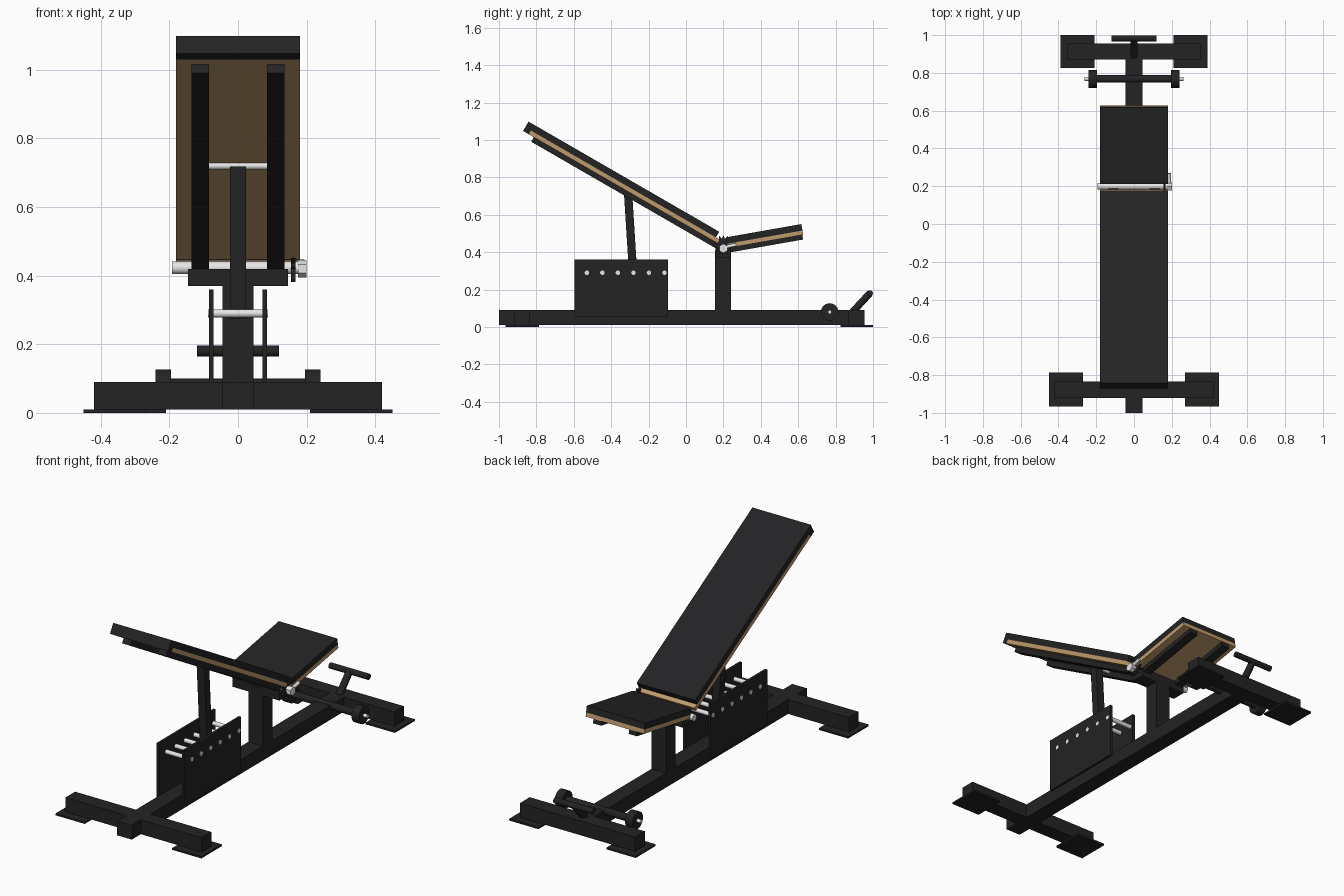
import bpy, bmesh, math
from mathutils import Vector, Matrix

old = bpy.data.objects.get("Cube")
if old:
    bpy.data.objects.remove(old, do_unlink=True)


def material(name, color, rough):
    m = bpy.data.materials.new(name)
    m.use_nodes = True
    m.diffuse_color = color
    bsdf = m.node_tree.nodes["Principled BSDF"]
    bsdf.inputs["Base Color"].default_value = color
    bsdf.inputs["Roughness"].default_value = rough
    return m


BLACK = material("black", (0.017, 0.017, 0.018, 1), 0.6)
WOOD = material("plywood", (0.52, 0.33, 0.15, 1), 0.7)
METAL = material("light_metal", (0.8, 0.8, 0.8, 1), 0.4)


def finish(name, bm, mat, matrix=None, smooth=False):
    me = bpy.data.meshes.new(name)
    bm.to_mesh(me)
    bm.free()
    me.materials.append(mat)
    ob = bpy.data.objects.new(name, me)
    bpy.context.collection.objects.link(ob)
    if matrix:
        ob.matrix_world = matrix
    if smooth:
        bpy.ops.object.select_all(action="DESELECT")
        ob.select_set(True)
        bpy.context.view_layer.objects.active = ob
        bpy.ops.object.shade_smooth_by_angle()
    return ob


def box(name, x, y, z, mat=BLACK, matrix=None):
    """Box from (min, max) ranges, optionally in a tilted frame."""
    bm = bmesh.new()
    bmesh.ops.create_cube(bm, size=1)
    for v in bm.verts:
        v.co = [(a + b) / 2 + c * (b - a) for c, (a, b) in zip(v.co, (x, y, z))]
    return finish(name, bm, mat, matrix)


def rod(name, start, end, radius, mat=BLACK, sides=24):
    start, end = Vector(start), Vector(end)
    bm = bmesh.new()
    bmesh.ops.create_cone(bm, cap_ends=True, segments=sides, radius1=radius,
                          radius2=radius, depth=(end - start).length)
    turn = (end - start).to_track_quat("Z", "Y").to_matrix().to_4x4()
    return finish(name, bm, mat, Matrix.Translation((start + end) / 2) @ turn, True)


def cross_rod(name, x, y, z, radius, mat=BLACK, sides=24):
    return rod(name, (x[0], y, z), (x[1], y, z), radius, mat, sides)


def tilted(y, z, degrees):
    return Matrix.Translation((0, y, z)) @ Matrix.Rotation(math.radians(degrees), 4, "X")


SIDES = (("left", 1), ("right", -1))


def span(s, a, b):
    return tuple(sorted((s * a, s * b)))


# Floor frame
box("base_beam", (-.045, .045), (-1, .9), (.01, .09))
box("front_cross_beam", (-.42, .42), (-.92, -.835), (.01, .09))
box("rear_cross_beam", (-.355, .355), (.87, .955), (.01, .09))
for side, s in SIDES:
    box(side + "_front_foot_plate", span(s, .27, .45), (-.965, -.785), (0, .01))
    box(side + "_rear_foot_plate", span(s, .21, .39), (.825, 1), (0, .01))

# Upright post and hinge carrier
box("upright_post", (-.045, .045), (.155, .24), (.09, .41))
box("hinge_carrier", (-.145, .145), (.157, .238), (.37, .42))

# Backrest: upholstery with a folded end, board and rails
back = tilted(-.842, 1.098, -30)
box("back_cushion", (-.18, .18), (0, 1.177), (-.035, 0), BLACK, back)
box("back_cushion_fold", (-.18, .18), (0, .035), (-.058, -.035), BLACK, back)
box("back_board", (-.18, .18), (.035, 1.202), (-.058, -.035), WOOD, back)

# Seat
seat = tilted(.213, .479, 10)
box("seat_cushion", (-.18, .18), (0, .41), (-.035, 0), BLACK, seat)
box("seat_board", (-.18, .18), (0, .41), (-.058, -.035), WOOD, seat)

for side, s in SIDES:
    box(side + "_back_rail", span(s, .085, .135), (.066, 1.227), (-.086, -.058), BLACK, back)
    box(side + "_seat_rail", span(s, .085, .135), (0, .405), (-.083, -.058), BLACK, seat)

# Hinge rod, end nut and locking lever
cross_rod("hinge_rod", (-.193, .18), .2, .423, .018, METAL)
cross_rod("hinge_nut", (.175, .2), .2, .42, .025, METAL, 6)
rod("locking_lever", (.187, .2, .425), (.187, .268, .44), .009, METAL)

# Toothed ratchet beside the hinge
bm = bmesh.new()
teeth = 14
ring = []
for i in range(teeth * 2):
    a = math.pi * i / teeth
    r = .055 if i % 2 else .036
    ring.append(bm.verts.new((.155, .2 + r * math.cos(a), .437 + r * math.sin(a))))
face = bm.faces.new(ring)
out = bmesh.ops.extrude_face_region(bm, geom=[face])
moved = [g for g in out["geom"] if isinstance(g, bmesh.types.BMVert)]
bmesh.ops.translate(bm, verts=moved, vec=(.012, 0, 0))
bmesh.ops.recalc_face_normals(bm, faces=bm.faces[:])
finish("ratchet", bm, BLACK)

# Adjustment plates with stop rods
for side, s in SIDES:
    box(side + "_adjustment_plate", span(s, .071, .085), (-.595, -.095), (.053, .36))
for i in range(6):
    cross_rod(f"stop_rod_{i + 1}", (-.088, .088), -.53 + i * .083, .29, .012, METAL)

# Prop strut and its pivot
strut = tilted(-.283, .29, math.degrees(math.atan2(.027, .43)))
box("prop_strut", (-.023, .023), (-.022, .022), (-.015, .43), BLACK, strut)
cross_rod("prop_pivot", (-.088, .088), -.31, .72, .011, METAL)

# Transport wheels
cross_rod("wheel_axle", (-.2, .2), .768, .08, .02)
cross_rod("axle_tips", (-.263, .263), .768, .08, .01, METAL)
for side, s in SIDES:
    cross_rod(side + "_wheel", span(s, .195, .24), .768, .08, .047)

# Lifting handle
rod("handle_stem", (0, .89, .08), (0, .983, .18), .019)
cross_rod("handle_grip", (-.12, .12), .983, .18, .016)
